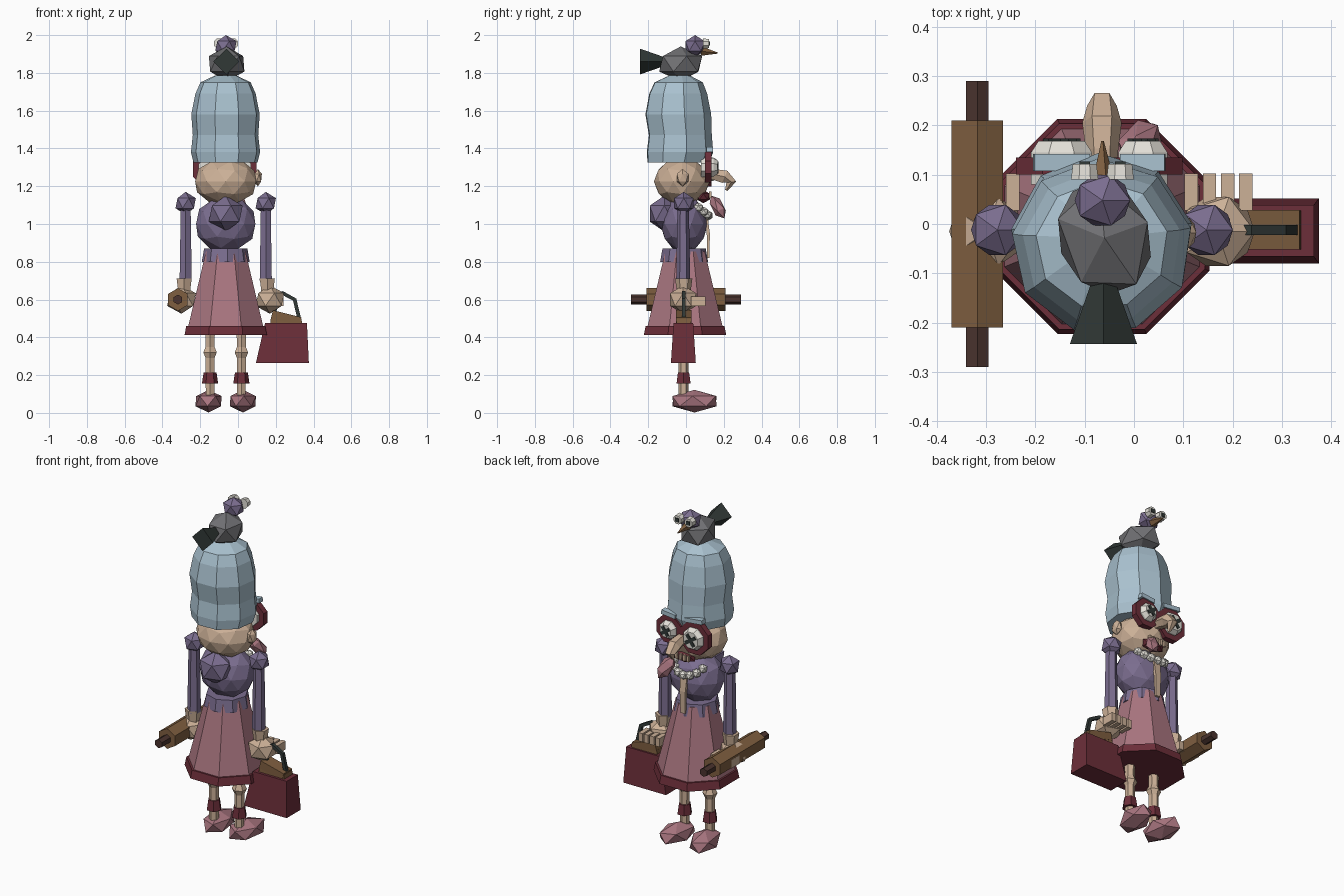
import bpy, bmesh, math
from mathutils import Vector, Matrix, Euler

if "Cube" in bpy.data.objects:
    bpy.data.objects.remove(bpy.data.objects["Cube"])

CX = -0.065  # body axis


def material(name, r, g, b):
    m = bpy.data.materials.new(name)
    m.diffuse_color = [(c / 255) ** 2.2 for c in (r, g, b)] + [1]
    m.use_nodes = True
    m.node_tree.nodes["Principled BSDF"].inputs["Base Color"].default_value = m.diffuse_color
    return m


SKIN = material("skin", 203, 175, 150)
PURPLE = material("purple cloth", 122, 109, 142)
PINK = material("pink cloth", 168, 117, 127)
RED = material("dark red", 108, 50, 60)
BLUE = material("pale blue hair", 168, 192, 206)
GREY = material("grey feathers", 112, 112, 115)
DARK = material("charcoal", 52, 59, 57)
BROWN = material("wood brown", 126, 95, 66)
DARKBROWN = material("dark brown", 76, 55, 50)
WHITE = material("off white", 226, 223, 215)


def finish(bm, name, mat):
    bmesh.ops.recalc_face_normals(bm, faces=bm.faces)
    me = bpy.data.meshes.new(name)
    bm.to_mesh(me)
    bm.free()
    me.materials.append(mat)
    ob = bpy.data.objects.new(name, me)
    bpy.context.collection.objects.link(ob)
    return ob


def placed(loc, rot, size):
    return (Matrix.Translation(loc) @ Euler([math.radians(a) for a in rot]).to_matrix().to_4x4()
            @ Matrix.Diagonal((*size, 1)))


def ball(name, mat, loc, size, sub=1, rot=(0, 0, 0)):
    bm = bmesh.new()
    bmesh.ops.create_icosphere(bm, subdivisions=sub, radius=1, matrix=placed(loc, rot, size))
    return finish(bm, name, mat)


def box(name, mat, loc, size, rot=(0, 0, 0)):
    bm = bmesh.new()
    bmesh.ops.create_cube(bm, size=1, matrix=placed(loc, rot, size))
    return finish(bm, name, mat)


def tube(name, mat, pts, n, turn=0.0, flat=1.0, axis=None, ref=(1, 0, 0)):
    """Faceted tube through (x, y, z, radius) points; turn is in sides."""
    bm = bmesh.new()
    rings = []
    for i, p in enumerate(pts):
        a, b = pts[max(i - 1, 0)], pts[min(i + 1, len(pts) - 1)]
        t = Vector(axis) if axis else (Vector(b[:3]) - Vector(a[:3])).normalized()
        u = Vector(ref)
        u = (u - t * t.dot(u)).normalized()
        v = t.cross(u) * flat
        ring = []
        for k in range(n):
            w = 2 * math.pi * (k + turn) / n
            ring.append(bm.verts.new(Vector(p[:3]) + p[3] * (u * math.cos(w) + v * math.sin(w))))
        rings.append(ring)
    for r, s in zip(rings, rings[1:]):
        for k in range(n):
            bm.faces.new((r[k], r[(k + 1) % n], s[(k + 1) % n], s[k]))
    bm.faces.new(rings[0])
    bm.faces.new(rings[-1])
    return finish(bm, name, mat)


UP, FWD = (0, 0, 1), (0, 1, 0)

# Legs, anklets and shoes
for side, s in (("left", -1), ("right", 1)):
    x = CX + s * 0.083
    tube(side + "_leg", SKIN, [(x, -0.013, z, r) for z, r in
         ((0.08, .026), (0.29, .027), (0.32, .041), (0.35, .027), (0.45, .03))], 6, 0.5, axis=UP)
    tube(side + "_anklet", RED, [(x, -0.013, 0.155, .043), (x, -0.013, 0.215, .034)], 6, axis=UP)
    ball(side + "_shoe", PINK, (x + s * 0.008, 0.045, 0.062), (0.078, 0.136, 0.06), rot=(0, 0, -s * 8))

# Skirt, hem and waist
tube("skirt", PINK, [(CX, -0.005, 0.43, .222), (CX, -0.005, 0.855, .113)], 8, 0.5, axis=UP)
tube("skirt_hem", RED, [(CX, -0.005, 0.413, .236), (CX, -0.005, 0.46, .226)], 8, 0.5, axis=UP)
tube("waist", PURPLE, [(CX, -0.01, 0.80, .127), (CX, -0.01, 0.87, .115)], 8, 0.1, axis=UP)

# Torso, hump and neck flap
ball("torso", PURPLE, (CX, -0.01, 1.0), (0.165, 0.125, 0.15), 2)
ball("hump", PURPLE, (CX, -0.115, 1.055), (0.1, 0.09, 0.095))
tube("neck_flap", SKIN, [(CX, 0.105, 1.04, .03), (CX, 0.118, 0.95, .026), (CX, 0.118, 0.82, .02)],
     4, 0.5, 0.45, axis=UP)
for i in range(7):
    w = math.radians(-66 + 22 * i)
    ball(f"pearl_{i}", WHITE, (CX + 0.1 * math.sin(w), 0.03 + 0.088 * math.cos(w),
         1.115 - 0.07 * math.cos(w)), (0.027,) * 3)

# Arms and hands
for side, s in (("left", -1), ("right", 1)):
    x = CX + s * 0.212
    ball(side + "_shoulder", PURPLE, (x, -0.012, 1.11), (0.06, 0.06, 0.06))
    tube(side + "_sleeve", PURPLE, [(x, -0.015, 1.1, .03), (x, -0.015, 0.7, .037)], 6, 0.5, axis=UP)
    xw = x + s * 0.008
    tube(side + "_wrist", SKIN, [(xw, -0.012, 0.64, .036), (xw, -0.012, 0.712, .046)], 6, 0.5, axis=UP)
    xh = x + s * 0.022
    ball(side + "_hand", SKIN, (xh, -0.015, 0.6), (0.085, 0.082, 0.075))
    for k in range(4):
        box(f"{side}_finger_{k}", SKIN, (xh - s * 0.055 + s * (k * 0.037 + 0.002), 0.065, 0.592),
            (0.027, 0.075, 0.05))

# Rolling pin
tube("rolling_pin", BROWN, [(-0.318, -0.21, 0.6, .06), (-0.318, 0.21, 0.6, .06)], 6, 0.5, axis=FWD)
tube("rolling_pin_handles", DARKBROWN, [(-0.318, -0.29, 0.6, .026), (-0.318, 0.29, 0.6, .026)],
     6, 0.5, axis=FWD)

# Handbag with raised flap and handle
tube("handbag", RED, [(0.235, -0.014, 0.265, .198), (0.254, -0.014, 0.475, .157)], 4, 0.5, 0.47, axis=UP)
tube("handbag_flap", BROWN, [(0.255, -0.012, 0.46, .12), (0.255, -0.012, 0.5, .115)], 4, 0.5, 0.47, axis=UP)
box("handbag_contents", BROWN, (0.255, -0.012, 0.503), (0.155, 0.08, 0.045), (0, 14, 0))
tube("handbag_handle", DARK, [(0.19, -0.012, 0.5, .014), (0.205, -0.012, 0.63, .014), (0.235, -0.012, 0.635, .014),
     (0.3, -0.012, 0.6, .014), (0.326, -0.012, 0.49, .014)], 4, 0.5, ref=(0, 1, 0))

# Head, ear and nose
ball("head", SKIN, (CX, -0.022, 1.225), (0.17, 0.148, 0.127), 2)
ball("ear", SKIN, (0.105, -0.018, 1.245), (0.024, 0.036, 0.046))
tube("nose", SKIN, [(CX, 0.09, 1.265, .028), (CX, 0.15, 1.262, .033), (CX, 0.205, 1.25, .04),
     (CX, 0.24, 1.222, .03), (CX, 0.213, 1.178, .008)], 6, 0.0)

# Mouth, teeth and tongue
ball("mouth", RED, (CX + 0.01, 0.092, 1.145), (0.075, 0.04, 0.035))
for k in range(5):
    box(f"tooth_{k}", SKIN, (CX - 0.04 + 0.025 * k, 0.128, 1.155), (0.014, 0.014, 0.034))
ball("tongue", PINK, (0.012, 0.168, 1.09), (0.042, 0.036, 0.075), rot=(28, -25, 0))

# Glasses, eyes and brows
for side, x, z, r in (("left", -0.147, 1.29, 0.063), ("right", 0.018, 1.3, 0.05)):
    n, big = 8, r + 0.02
    bm = bmesh.new()
    rings = []
    for k in range(n):
        w = 2 * math.pi * (k + 0.5) / n
        rings.append([bm.verts.new((x + q * math.cos(w), y, z + q * math.sin(w)))
                      for q, y in ((big + .017, .1), (big + .017, .135), (big - .018, .135), (big - .018, .1))])
    for k in range(n):
        a, b = rings[k], rings[(k + 1) % n]
        for j in range(4):
            bm.faces.new((a[j], b[j], b[(j + 1) % 4], a[(j + 1) % 4]))
    finish(bm, side + "_glasses_rim", RED)
    tube(side + "_eye", WHITE, [(x, 0.08, z, r + .004), (x, 0.145, z, r + .004), (x, 0.168, z, r - 0.012)],
         8, 0.5, axis=FWD)
    for a in (35, -55):
        box(f"{side}_pupil_{'a' if a > 0 else 'b'}", DARK, (x, 0.169, z), (r * 1.25, 0.008, 0.02), (0, a, 0))
    box(side + "_brow", BLUE, (x, 0.125, z + r + 0.04), (r * 1.8, 0.035, 0.025), (0, 6 if x < CX else -6, 0))
box("glasses_bridge", RED, (CX + 0.002, 0.118, 1.3), (0.06, 0.03, 0.025))

# Tall hair
tube("hair", BLUE, [(CX, -0.045, 1.325, .172), (CX, -0.036, 1.38, .186), (CX, -0.034, 1.47, .176),
     (CX, -0.045, 1.58, .184), (CX, -0.045, 1.69, .162), (CX, -0.042, 1.75, .135), (CX, -0.035, 1.785, .06)],
     9, 0.3, 0.97, axis=UP)

# Bird on top
ball("bird_body", GREY, (-0.06, -0.028, 1.848), (0.104, 0.13, 0.092), rot=(0, 0, 20))
tube("bird_tail", DARK, [(-0.062, -0.12, 1.86, .025), (-0.062, -0.243, 1.86, .068)], 4, axis=FWD)
ball("bird_head", PURPLE, (-0.064, 0.048, 1.942), (0.063, 0.06, 0.058))
tube("bird_beak", BROWN, [(-0.064, 0.08, 1.915, .026), (-0.064, 0.168, 1.905, .003)], 5)
for side, s in (("left", -1), ("right", 1)):
    x = -0.064 + s * 0.036
    tube(side + "_bird_eye", WHITE, [(x, 0.09, 1.955, .03), (x, 0.122, 1.955, .026)], 8, 0.5, axis=FWD)
    box(side + "_bird_pupil", DARK, (x, 0.123, 1.955), (0.022, 0.008, 0.022))
